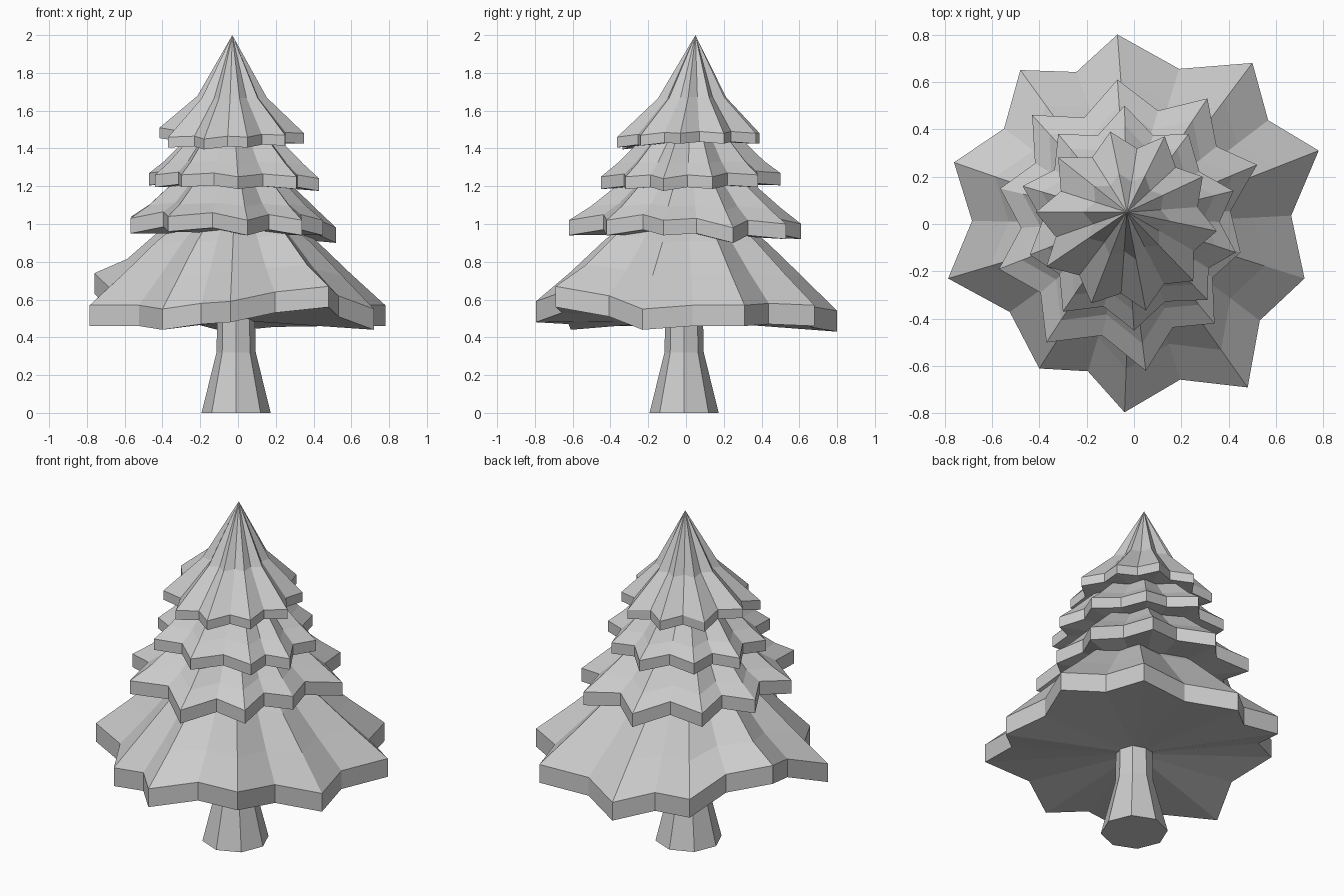
import bpy, bmesh
from math import sin, cos, pi


def finish(bm, name):
    bmesh.ops.recalc_face_normals(bm, faces=bm.faces)
    mesh = bpy.data.meshes.new(name)
    bm.to_mesh(mesh)
    bm.free()
    obj = bpy.data.objects.new(name, mesh)
    bpy.context.collection.objects.link(obj)


def bridge(bm, a, b):
    n = len(a)
    for i in range(n):
        bm.faces.new((a[i], a[(i + 1) % n], b[(i + 1) % n], b[i]))


def fan(bm, ring, point):
    v = bm.verts.new(point)
    for i in range(len(ring)):
        bm.faces.new((ring[i], ring[(i + 1) % len(ring)], v))


def tier(name, tips, valley, thick, centre, rings, apex_z, under_z, lift=0.03):
    """Star-shaped skirt: tips (x, y, z), valleys pulled in between them."""
    rim = []
    for i, p in enumerate(tips):
        q = tips[(i + 1) % len(tips)]
        rim.append(p)
        rim.append(((p[0] + q[0]) / 2 * valley, (p[1] + q[1]) / 2 * valley,
                    (p[2] + q[2]) / 2 + lift))
    bm = bmesh.new()
    low = [bm.verts.new((x, y, z - thick)) for x, y, z in rim]
    prev = [bm.verts.new(p) for p in rim]
    bridge(bm, low, prev)
    fan(bm, low, (centre[0], centre[1], under_z))
    mean = sum(p[2] for p in rim) / len(rim)
    cx, cy = centre
    for f, z in rings:
        cur = [bm.verts.new((cx + (x - cx) * f, cy + (y - cy) * f,
                             z + (rz - mean) * f * 0.6)) for x, y, rz in rim]
        bridge(bm, prev, cur)
        prev = cur
    fan(bm, prev, (cx, cy, apex_z))
    finish(bm, name)


# Trunk: eight sides, flared foot
bm = bmesh.new()
prev = None
for r, z in ((0.183, 0), (0.104, 0.32), (0.098, 0.6)):
    ring = [bm.verts.new((-0.01 + r * cos(k * pi / 4), -0.01 + r * sin(k * pi / 4), z))
            for k in range(8)]
    if prev:
        bridge(bm, prev, ring)
    else:
        bm.faces.new(ring)
    prev = ring
bm.faces.new(prev)
finish(bm, "trunk")

# Foliage tiers, bottom to top
tier("lower_branches",
     [(-0.07, 0.80, 0.54), (-0.48, 0.65, 0.61), (-0.76, 0.26, 0.74), (-0.785, -0.23, 0.57),
      (-0.40, -0.61, 0.55), (-0.04, -0.795, 0.59), (0.48, -0.69, 0.67), (0.72, -0.23, 0.55),
      (0.78, 0.31, 0.57), (0.50, 0.68, 0.57)],
     0.885, 0.11, (-0.01, 0.0), [(0.77, 0.75), (0.54, 0.92), (0.36, 1.03)], 1.08, 0.49, 0.01)

tier("middle_branches",
     [(-0.07, 0.61, 1.00), (-0.43, 0.46, 1.04), (-0.565, 0.15, 1.04), (-0.57, -0.19, 1.03),
      (-0.37, -0.50, 1.04), (0.05, -0.62, 1.02), (0.34, -0.42, 1.02), (0.45, -0.12, 1.02),
      (0.52, 0.25, 0.98), (0.31, 0.53, 1.00)],
     0.84, 0.08, (-0.03, 0.02), [(0.82, 1.10), (0.58, 1.22), (0.4, 1.29)], 1.33, 0.95)

tier("upper_branches",
     [(-0.04, 0.50, 1.27), (-0.32, 0.38, 1.28), (-0.47, 0.16, 1.27), (-0.44, -0.13, 1.26),
      (-0.30, -0.37, 1.26), (0.00, -0.45, 1.25), (0.31, -0.32, 1.25), (0.43, -0.12, 1.24),
      (0.42, 0.14, 1.25), (0.23, 0.38, 1.26)],
     0.85, 0.065, (-0.03, 0.03), [(0.82, 1.33), (0.58, 1.44), (0.4, 1.52)], 1.56, 1.21, 0.015)

tier("crown",
     [(-0.10, 0.39, 1.48), (-0.32, 0.28, 1.49), (-0.415, 0.05, 1.51), (-0.37, -0.18, 1.46),
      (-0.18, -0.335, 1.45), (0.05, -0.365, 1.46), (0.25, -0.24, 1.47), (0.35, -0.03, 1.48),
      (0.29, 0.20, 1.48), (0.13, 0.37, 1.48)],
     0.84, 0.055, (-0.03, 0.05), [(0.48, 1.67)], 2.0, 1.44, 0.01)
